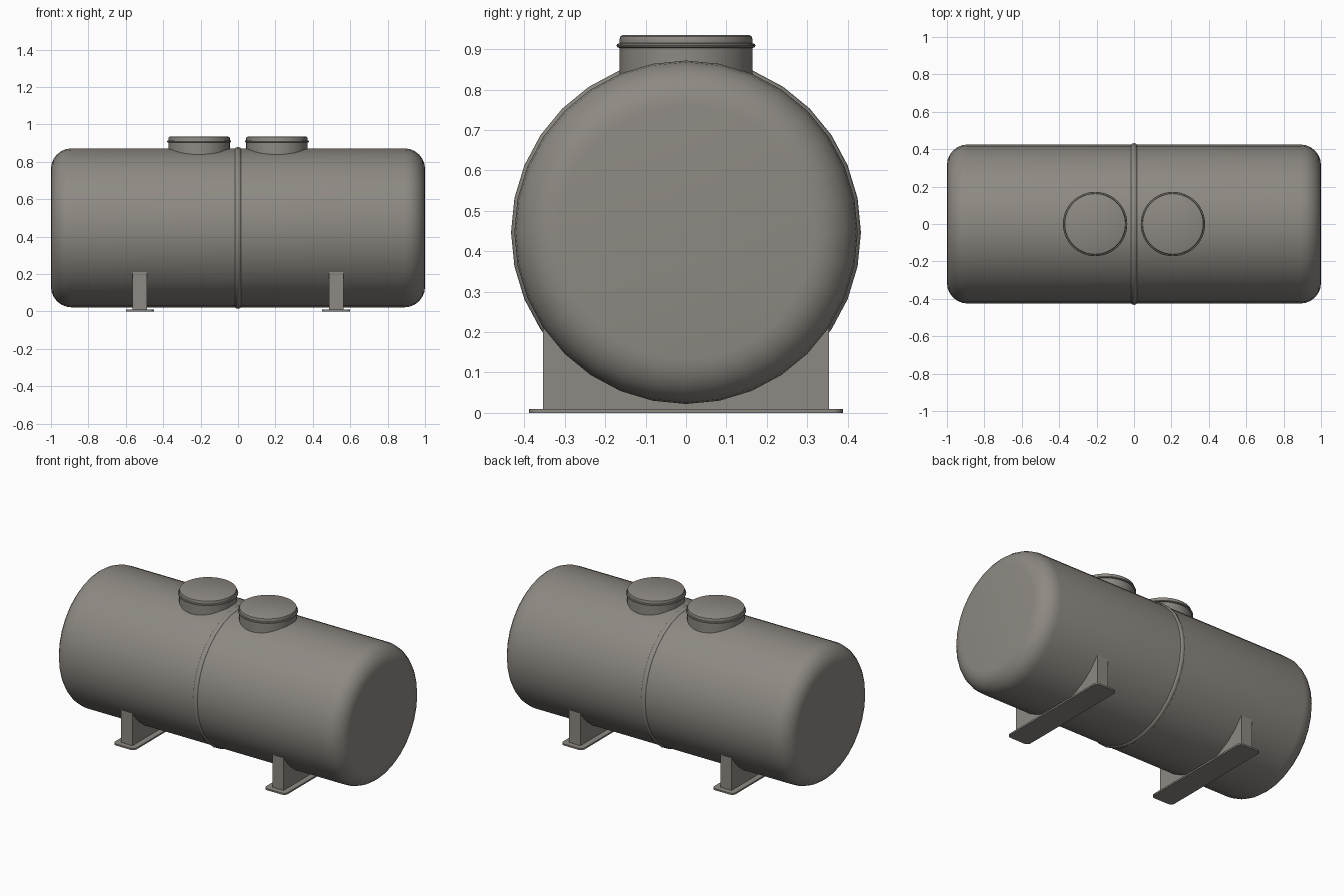
import bpy, bmesh, math
from mathutils import Matrix

if "Cube" in bpy.data.objects:
    bpy.data.objects.remove(bpy.data.objects["Cube"])

CZ, R = 0.447, 0.425          # tank axis height and radius
SIDES = 32

steel = bpy.data.materials.new("warm_grey_steel")
steel.diffuse_color = (0.27, 0.25, 0.225, 1)
steel.use_nodes = True
steel.node_tree.nodes["Principled BSDF"].inputs["Base Color"].default_value = steel.diffuse_color


def finish(name, bm, angle=40):
    bmesh.ops.remove_doubles(bm, verts=bm.verts, dist=1e-5)
    bmesh.ops.recalc_face_normals(bm, faces=bm.faces)
    me = bpy.data.meshes.new(name)
    bm.to_mesh(me)
    bm.free()
    ob = bpy.data.objects.new(name, me)
    bpy.context.collection.objects.link(ob)
    me.materials.append(steel)
    bpy.ops.object.select_all(action='DESELECT')
    ob.select_set(True)
    bpy.context.view_layer.objects.active = ob
    bpy.ops.object.shade_smooth_by_angle(angle=math.radians(angle))
    return ob


def lathe(name, profile, matrix, sides=SIDES, closed=False):
    """Revolve (radius, height) points about z, then place with matrix."""
    bm = bmesh.new()
    rings = [[bm.verts.new((r * math.cos(2 * math.pi * i / sides),
                            r * math.sin(2 * math.pi * i / sides), h))
              for i in range(sides)] for r, h in profile]
    pairs = list(zip(rings, rings[1:]))
    if closed:
        pairs.append((rings[-1], rings[0]))
    else:
        bm.faces.new(rings[0])
        bm.faces.new(rings[-1])
    for a, b in pairs:
        for i in range(sides):
            j = (i + 1) % sides
            bm.faces.new((a[i], a[j], b[j], b[i]))
    bm.transform(matrix)
    return finish(name, bm)


def prism(name, outline, matrix, depth):
    """Extrude a flat outline along local z, centred on zero."""
    bm = bmesh.new()
    face = bm.faces.new([bm.verts.new((u, v, -depth / 2)) for u, v in outline])
    top = bmesh.ops.extrude_face_region(bm, geom=[face])
    bmesh.ops.translate(bm, vec=(0, 0, depth),
                        verts=[g for g in top['geom'] if isinstance(g, bmesh.types.BMVert)])
    bm.transform(matrix)
    return finish(name, bm, 30)


along_x = Matrix.Translation((0, 0, CZ)) @ Matrix.Rotation(math.pi / 2, 4, 'Y')

# Tank shell with rounded ends
F = 0.11
arc = [(R - F + F * math.cos(a), 1 - F + F * math.sin(a))
       for a in (math.pi / 2 * k / 6 for k in range(7))]
lathe("tank_shell", [(r, -h) for r, h in reversed(arc)] + arc, along_x)

# Weld band around the middle
band = [(R - 0.012 + 0.02 * math.cos(a), 0.02 * math.sin(a))
        for a in (2 * math.pi * k / 10 for k in range(10))]
lathe("middle_band", band, along_x, closed=True)

# Rounded rectangle for the foot plates
hx, hy, c = 0.075, 0.388, 0.025
plate = []
for k, (sx, sy) in enumerate(((1, 1), (-1, 1), (-1, -1), (1, -1))):
    for s in range(5):
        a = math.pi / 2 * (k + s / 4)
        plate.append((sx * (hx - c) + c * math.cos(a), sy * (hy - c) + c * math.sin(a)))

# Saddle outline: flat base, upright sides, arc seated just inside the shell
W = 0.354
t0 = math.asin(W / (R - 0.006))
saddle = [(-W, 0.008), (W, 0.008)]
for k in range(17):
    t = t0 * (1 - k / 8)
    saddle.append(((R - 0.006) * math.sin(t), CZ - (R - 0.006) * math.cos(t)))
# local (u, v, w) -> (y, z, x)
upright = Matrix(((0, 0, 1, 0), (1, 0, 0, 0), (0, 1, 0, 0), (0, 0, 0, 1)))

# Manway: neck, clamp rim and lid with softened edge
manway = [(0.164, 0.80), (0.164, 0.903), (0.170, 0.905), (0.172, 0.909),
          (0.170, 0.913), (0.164, 0.915), (0.164, 0.926), (0.162, 0.932), (0.156, 0.935)]

for side, tag in ((-1, "left"), (1, "right")):
    lathe("manway_" + tag, manway, Matrix.Translation((side * 0.208, 0, 0)), 48)
    x = side * 0.525
    prism("saddle_" + tag, saddle, Matrix.Translation((x, 0, 0)) @ upright, 0.078)
    prism("foot_plate_" + tag, plate, Matrix.Translation((x, 0, 0.005)), 0.01)
